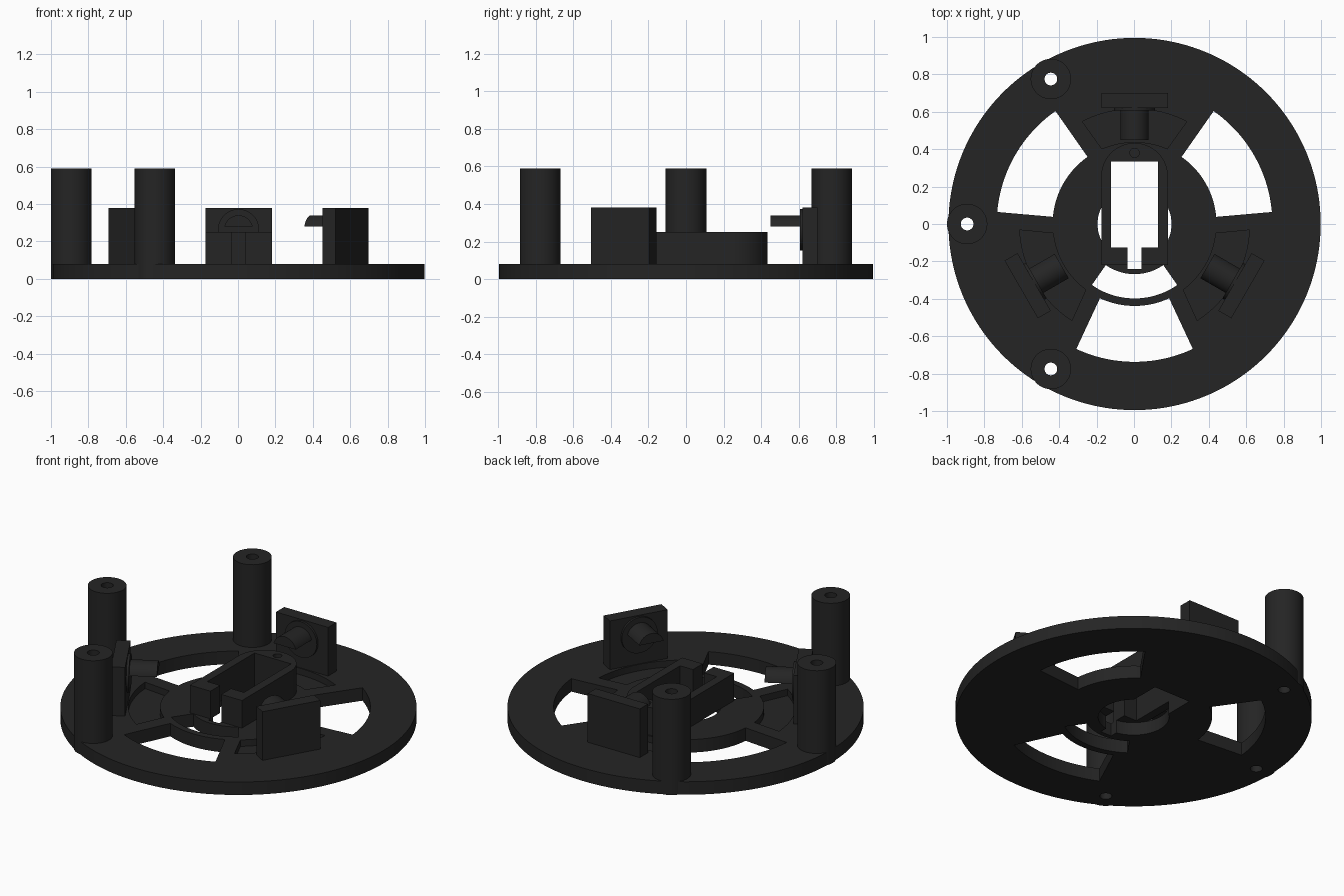
import bpy
import math
from mathutils import Matrix

if "Cube" in bpy.data.objects:
    bpy.data.objects.remove(bpy.data.objects["Cube"])

CX = 0.003          # disc centre is nudged to balance the protruding post
TOP = 0.08          # top of the base disc

black = bpy.data.materials.new("matte black")
black.diffuse_color = (0.018, 0.018, 0.018, 1)
black.use_nodes = True
black.node_tree.nodes["Principled BSDF"].inputs["Base Color"].default_value = black.diffuse_color


def arc(r, a0, a1, n, cx=0.0, cy=0.0):
    """Points along an arc, angles in degrees."""
    steps = [math.radians(a0 + (a1 - a0) * i / n) for i in range(n + 1)]
    return [(cx + r * math.cos(a), cy + r * math.sin(a)) for a in steps]


def circle(r, n, cx=0.0, cy=0.0):
    return arc(r, 0, 360, n, cx, cy)[:-1]


def sector(r0, r1, a0, a1, n=32):
    return arc(r1, a0, a1, n) + arc(r0, a1, a0, n)


def rect(x0, x1, y0, y1):
    return [(x0, y0), (x1, y0), (x1, y1), (x0, y1)]


def prism(name, pts, z0, z1, matrix=None):
    """Extrude a counter-clockwise outline from z0 to z1."""
    n = len(pts)
    verts = [(x, y, z0) for x, y in pts] + [(x, y, z1) for x, y in pts]
    faces = [tuple(reversed(range(n))), tuple(range(n, 2 * n))]
    faces += [(i, (i + 1) % n, n + (i + 1) % n, n + i) for i in range(n)]
    me = bpy.data.meshes.new(name)
    me.from_pydata(verts, [], faces)
    me.transform(Matrix.Translation((CX, 0, 0)) @ (matrix or Matrix()))
    me.materials.append(black)
    ob = bpy.data.objects.new(name, me)
    bpy.context.collection.objects.link(ob)
    return ob


def cut(ob, *cutters):
    """Subtract each cutter and remove it."""
    bpy.context.view_layer.objects.active = ob
    for c in cutters:
        m = ob.modifiers.new("cut", 'BOOLEAN')
        m.operation, m.solver, m.object = 'DIFFERENCE', 'EXACT', c
        bpy.ops.object.modifier_apply(modifier=m.name)
        bpy.data.objects.remove(c)


# base disc with three windows, a front hub slot and a centre opening
base = prism("base_disc", circle(0.995, 160), 0, TOP)
for a in (30, 150, 270):
    cut(base, prism("window", sector(0.438, 0.737, a - 25, a + 25), -1, 1))
cut(base,
    prism("hub_slot", sector(0.268, 0.398, 235, 305), -1, 1),
    prism("centre_hole", circle(0.198, 64), -1, 1),
    prism("tray_opening", rect(-0.125, 0.125, -0.12, 0.335), -1, 1),
    prism("notch_opening", rect(-0.037, 0.037, -0.24, 0), -1, 1))

# shallow pockets in the three spokes
pocket = arc(0.615, 63, 117, 20) + arc(0.438, 113.5, 66.5, 20)
for a in (0, 120, 240):
    cut(base, prism("pocket", pocket, 0.04, 1, Matrix.Rotation(math.radians(a), 4, 'Z')))

# hollow posts on the left half of the rim
for i, a in enumerate((120, 180, 240)):
    px, py = 0.895 * math.cos(math.radians(a)), 0.895 * math.sin(math.radians(a))
    post = prism(f"post_{i + 1}", circle(0.108, 48, px, py), 0, 0.59)
    cut(post, prism("bore", circle(0.034, 32, px, py), -1, 1))
    cut(base, prism("bore", circle(0.034, 32, px, py), -1, 1))

# central tray: round back, notched front, open through the middle
outline = [(-0.178, -0.22), (0.178, -0.22)] + arc(0.178, 0, 180, 40, 0, 0.255)
tray = prism("centre_tray", outline, TOP, 0.25)
cut(tray,
    prism("tray_cavity", rect(-0.125, 0.125, -0.125, 0.335), -1, 1),
    prism("front_notch", rect(-0.037, 0.037, -0.4, 0), -1, 1),
    prism("screw_recess", circle(0.025, 24, 0, 0.38), 0.15, 1))

# three upright stops, each with a round boss and a half-round peg facing inward
upright = Matrix.Translation((0, 0, 0.263)) @ Matrix.Rotation(math.radians(90), 4, 'X')
for i, a in enumerate((0, 120, 240)):
    turn = Matrix.Rotation(math.radians(a), 4, 'Z')
    prism(f"stop_plate_{i + 1}", rect(-0.178, 0.178, 0.62, 0.70), TOP, 0.38, turn)
    prism(f"stop_boss_{i + 1}", circle(0.11, 48), -0.625, -0.606, turn @ upright)
    prism(f"stop_peg_{i + 1}", arc(0.077, 13, 167, 28), -0.615, -0.45, turn @ upright)

# crisp edges with smooth round walls
bpy.ops.object.select_all(action='DESELECT')
for ob in bpy.context.collection.objects:
    ob.select_set(True)
bpy.context.view_layer.objects.active = base
bpy.ops.object.shade_smooth_by_angle(angle=math.radians(30))
